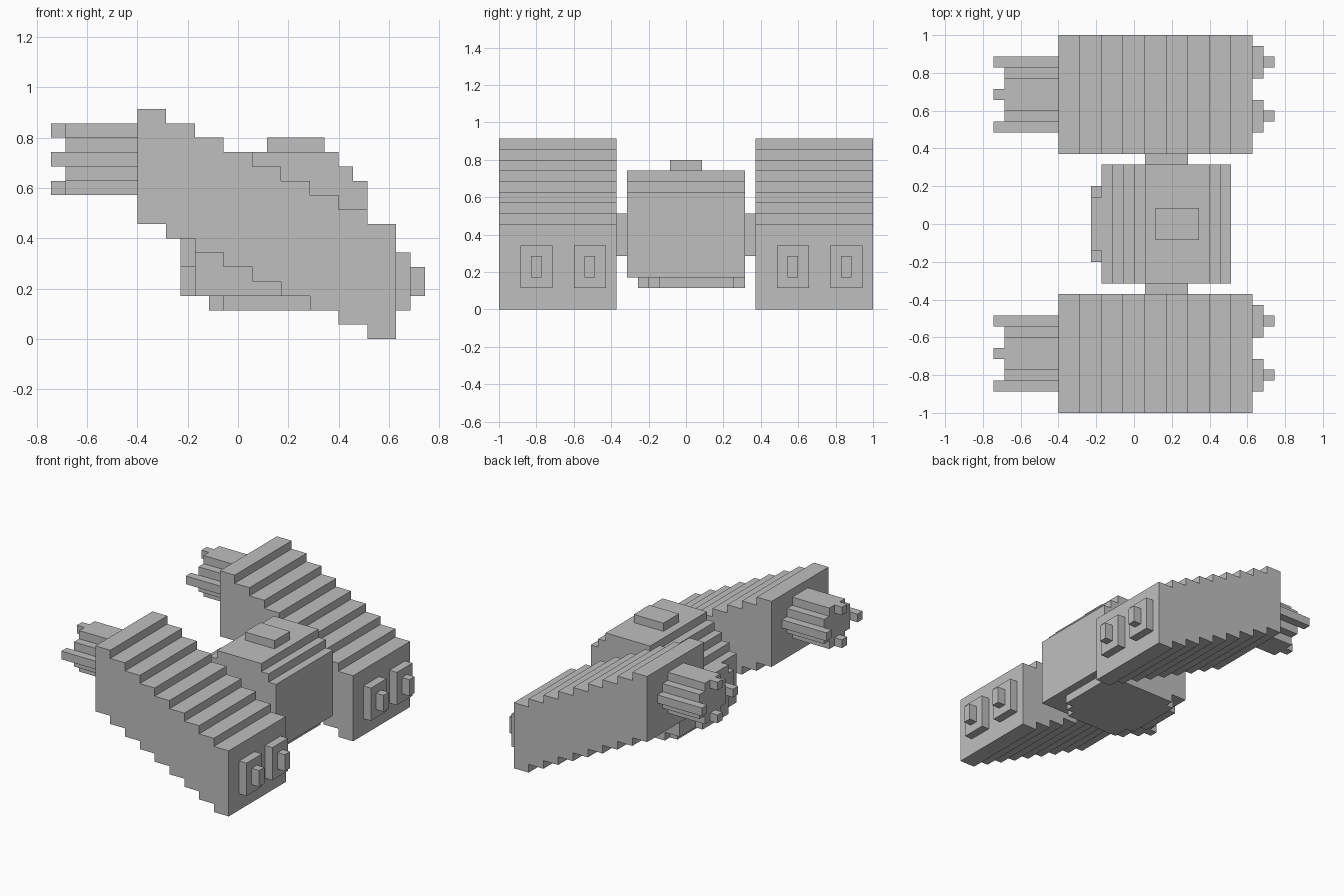
import bpy
import bmesh
from mathutils import Vector

cube = bpy.data.objects.get("Cube")
if cube:
    bpy.data.objects.remove(cube, do_unlink=True)

U = 2 / 35                      # size of one building block
ORIGIN = Vector((13, 17.5, 0))  # block coordinates of the centre

grey = bpy.data.materials.new("plain grey")
grey.use_nodes = True
grey.diffuse_color = (0.52, 0.52, 0.52, 1)
grey.node_tree.nodes["Principled BSDF"].inputs["Base Color"].default_value = grey.diffuse_color


def stepped(name, axes, rows, start, end):
    """Extrude a stepped outline; each row is (a0, a1, low, high) in the plane of axes."""
    low, high = [], []
    for a0, a1, b0, b1 in rows:
        low += [(a0, b0), (a1, b0)]
        high += [(a0, b1), (a1, b1)]
    outline = []
    for p in low + high[::-1]:
        if not outline or outline[-1] != p:
            outline.append(p)
    a, b = ("xyz".index(c) for c in axes)
    depth = 3 - a - b
    bm = bmesh.new()
    verts = []
    for p in outline:
        co = Vector((0, 0, 0))
        co[a], co[b], co[depth] = p[0], p[1], start
        verts.append(bm.verts.new((co - ORIGIN) * U))
    face = bm.faces.new(verts)
    grown = bmesh.ops.extrude_face_region(bm, geom=[face])
    move = Vector((0, 0, 0))
    move[depth] = (end - start) * U
    bmesh.ops.translate(bm, vec=move,
                        verts=[g for g in grown["geom"] if isinstance(g, bmesh.types.BMVert)])
    bmesh.ops.recalc_face_normals(bm, faces=bm.faces)
    mesh = bpy.data.meshes.new(name)
    bm.to_mesh(mesh)
    bm.free()
    mesh.materials.append(grey)
    obj = bpy.data.objects.new(name, mesh)
    bpy.context.scene.collection.objects.link(obj)
    return obj


def box(name, x, y, z):
    return stepped(name, "xz", [(*x, *z)], *y)


# Side pods: the second is a straight copy of the first
for side, j in (("right", 0), ("left", 24)):
    stairs = [(6 + 2 * k, 8 + 2 * k, 8 - k, 16 - k) for k in range(9)]
    stepped(side + "_pod", "xz", stairs, j, j + 11)

    # Fluted exhaust with four prongs at its tips
    diamond = [(10 + r, 11 + r, j + 2 + abs(r - 2), j + 9 - abs(r - 2)) for r in range(5)]
    stepped(side + "_exhaust", "zy", diamond, 1, 6)
    for n, (y, z) in enumerate(((2, 12), (8, 12), (5, 10), (5, 14))):
        box(f"{side}_exhaust_prong_{n + 1}", (0, 1), (j + y, j + y + 1), (z, z + 1))

    # Two raised panels with a knob each
    for n, y in enumerate((j + 2, j + 7)):
        box(f"{side}_panel_{n + 1}", (24, 25), (y, y + 3), (2, 6))
        box(f"{side}_panel_knob_{n + 1}", (25, 26), (y + 1, y + 2), (3, 5))

    # Link between the pod and the body
    y = 11 if side == "right" else 23
    box(side + "_link", (14, 18), (y, y + 1), (5, 9))

# Central body with stepped top edges
tops = [9, 10, 11, 12] + [13] * 6 + [12, 11]
stepped("body", "xz", [(10 + n, 11 + n, 3, top) for n, top in enumerate(tops)], 12, 23)
box("top_hatch", (15, 19), (16, 19), (13, 14))

# Rounded plates under and behind the body
stepped("belly_plate", "xy", [(11, 12, 15, 22), (12, 19, 13, 23),
                              (19, 20, 14, 23), (20, 21, 15, 22)], 2, 3)
stepped("rear_plate", "zy", [(3, 5, 15, 20), (5, 8, 14, 21), (8, 9, 15, 20)], 9, 10)
